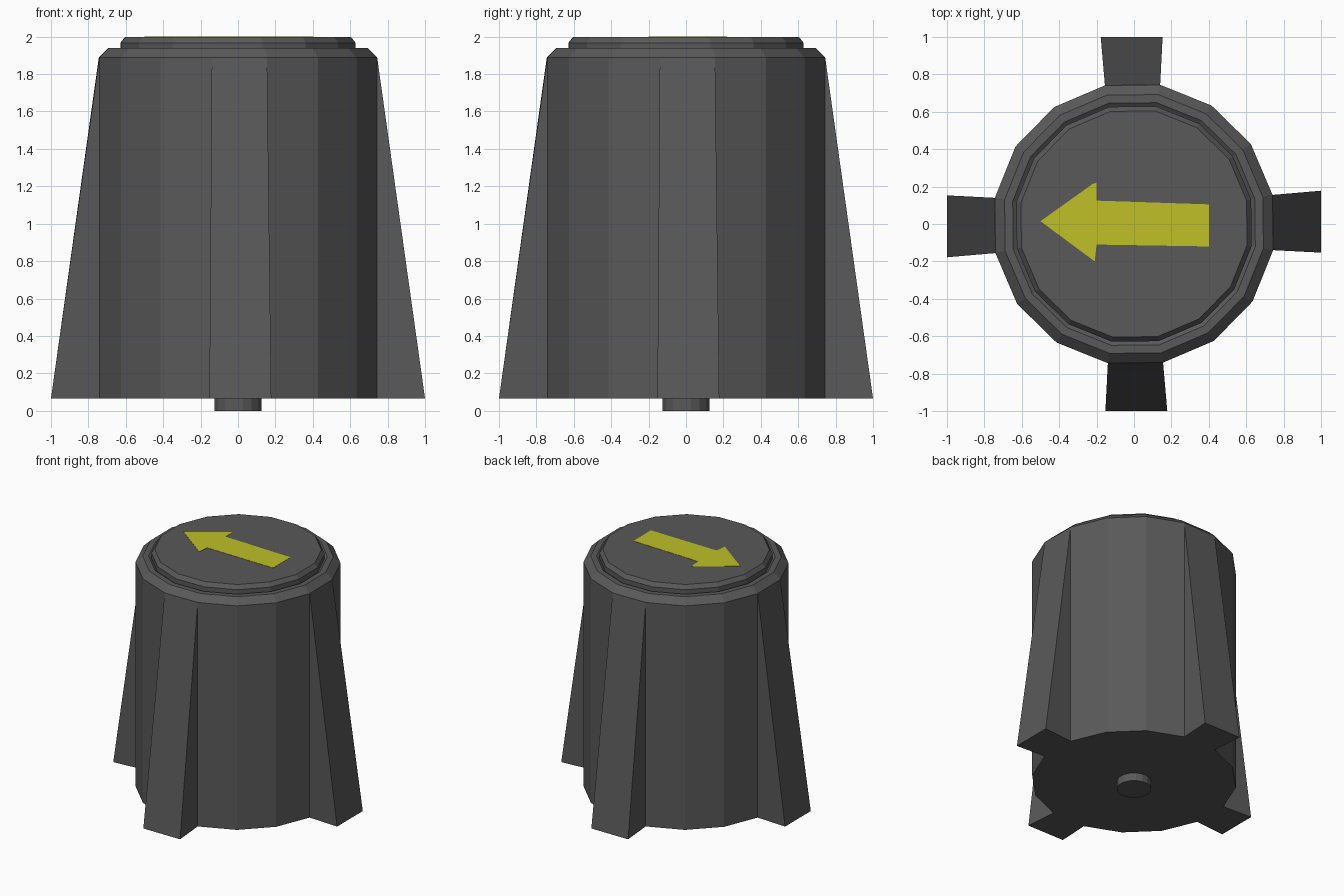
import bpy, bmesh, math

if "Cube" in bpy.data.objects:
    bpy.data.objects.remove(bpy.data.objects["Cube"])

SIDES = 16
TWIST = math.radians(0.6)          # the whole knob is turned very slightly
BASE_Z = 0.065


def material(name, rgb):
    m = bpy.data.materials.new(name)
    m.diffuse_color = (*rgb, 1.0)
    m.use_nodes = True
    m.node_tree.nodes["Principled BSDF"].inputs["Base Color"].default_value = m.diffuse_color
    return m


GREY = material("dark grey plastic", (0.1, 0.1, 0.1))
YELLOW = material("yellow paint", (0.52, 0.53, 0.02))


def finish(bm, name, mat):
    bmesh.ops.recalc_face_normals(bm, faces=bm.faces)
    mesh = bpy.data.meshes.new(name)
    bm.to_mesh(mesh)
    bm.free()
    mesh.materials.append(mat)
    obj = bpy.data.objects.new(name, mesh)
    bpy.context.collection.objects.link(obj)
    return obj


def ring(bm, r, z):
    step = 2 * math.pi / SIDES
    angles = [TWIST + (i - 0.5) * step for i in range(SIDES)]
    return [bm.verts.new((r * math.cos(a), r * math.sin(a), z)) for a in angles]


def bridge(bm, low, high, skip=lambda i: False):
    for i in range(SIDES):
        j = (i + 1) % SIDES
        if not skip(i):
            bm.faces.new((low[i], low[j], high[j], high[i]))


def lathe(name, profile, mat):
    bm = bmesh.new()
    rings = [ring(bm, r, z) for r, z in profile]
    for low, high in zip(rings, rings[1:]):
        bridge(bm, low, high)
    bm.faces.new(rings[0][::-1])
    bm.faces.new(rings[-1])
    return finish(bm, name, mat)


# Knob body: 16-sided skirt with a flared grip fin on every fourth facet
bm = bmesh.new()
profile = [(0.757, BASE_Z), (0.757, 1.89), (0.704, 1.94), (0.66, 1.94), (0.64, 1.925)]
rings = [ring(bm, r, z) for r, z in profile]
bridge(bm, rings[0], rings[1], skip=lambda i: i % 4 == 0)
for low, high in zip(rings[1:], rings[2:]):
    bridge(bm, low, high)
bm.faces.new(rings[0][::-1])
bm.faces.new(rings[-1])
for k in range(4):
    c, s = round(math.cos(k * math.pi / 2)), round(math.sin(k * math.pi / 2))
    o0, o1 = [bm.verts.new((c - s * y, s + c * y, BASE_Z)) for y in (-0.153, 0.178)]
    i, j = 4 * k, 4 * k + 1
    b0, b1, t0, t1 = rings[0][i], rings[0][j], rings[1][i], rings[1][j]
    for face in ((o0, o1, t1, t0), (b0, o0, t0), (o1, b1, t1), (b0, b1, o1, o0)):
        bm.faces.new(face)
finish(bm, "knob_body", GREY)

# Raised top cap and the shaft stub underneath
lathe("top_cap", [(0.64, 1.92), (0.64, 1.967), (0.615, 1.998)], GREY)
lathe("shaft", [(0.128, 0.0), (0.128, BASE_Z + 0.01)], GREY)

# Painted pointer arrow as a thin plate
outline = [(-0.5, 0.015), (-0.21, -0.2), (-0.2, -0.11), (0.4, -0.12),
           (0.4, 0.105), (-0.2, 0.125), (-0.2, 0.22), (-0.22, 0.215)]
bm = bmesh.new()
face = bm.faces.new([bm.verts.new((x, y, 1.997)) for x, y in outline])
top = bmesh.ops.extrude_face_region(bm, geom=[face])["geom"]
bmesh.ops.translate(bm, vec=(0, 0, 0.003),
                    verts=[v for v in top if isinstance(v, bmesh.types.BMVert)])
finish(bm, "pointer_arrow", YELLOW)
